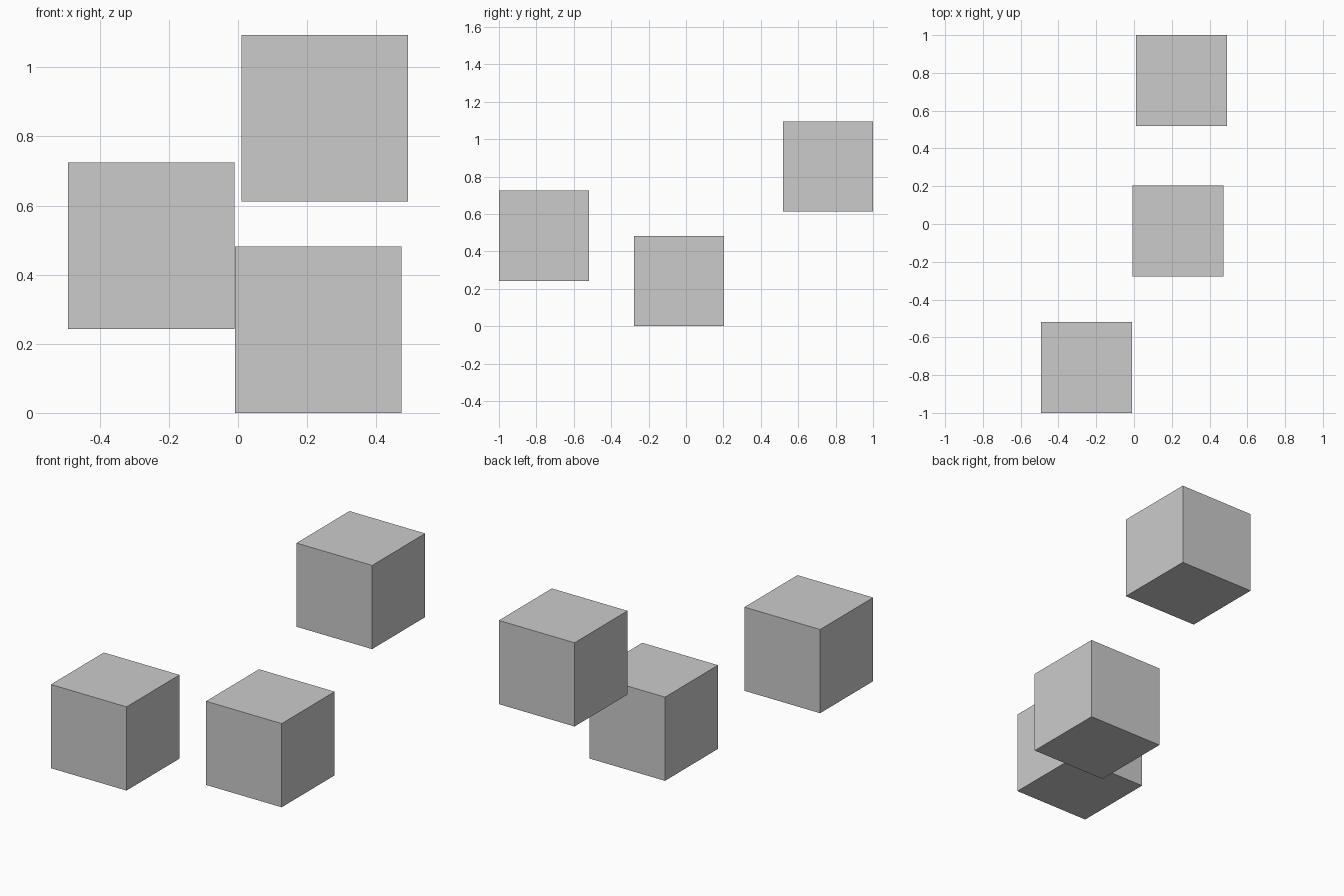
import bpy

if "Cube" in bpy.data.objects:
    bpy.data.objects.remove(bpy.data.objects["Cube"])

SIZE = 0.482


def cube(name, x, y, z):
    """Axis-aligned cube placed by its centre."""
    bpy.ops.mesh.primitive_cube_add(size=SIZE, location=(x, y, z))
    bpy.context.object.name = name


# Three separate equal blocks at different heights
cube("front_left_block", -0.251, -0.759, 0.484)
cube("ground_block", 0.232, -0.037, 0.241)
cube("raised_back_block", 0.251, 0.759, 0.853)
